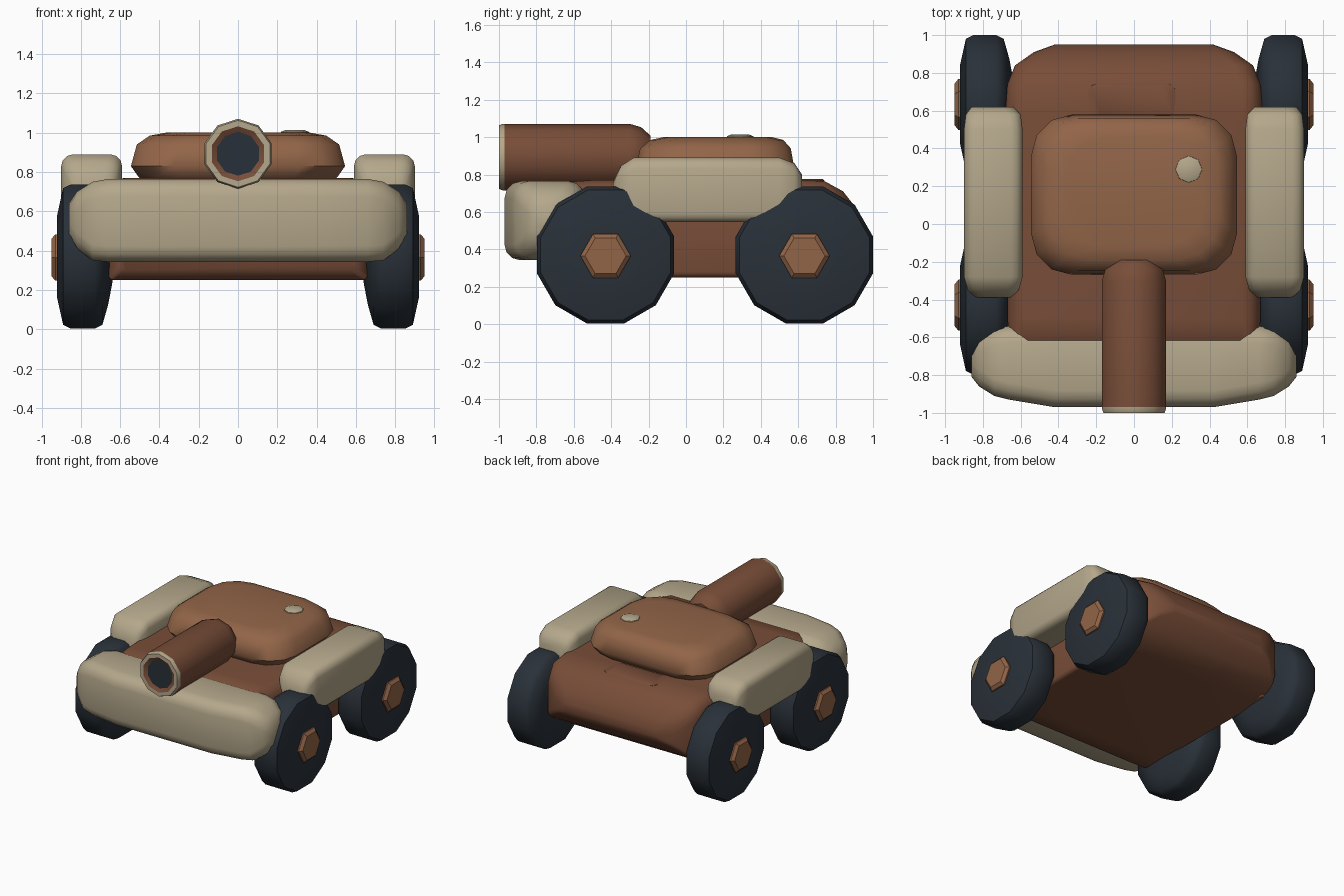
import bpy, bmesh, math
from mathutils import Vector

if "Cube" in bpy.data.objects:
    bpy.data.objects.remove(bpy.data.objects["Cube"])


def mat(name, rgb):
    m = bpy.data.materials.new(name)
    m.diffuse_color = (*rgb, 1)
    m.use_nodes = True
    m.node_tree.nodes["Principled BSDF"].inputs["Base Color"].default_value = m.diffuse_color
    return m


DARK = mat("dark_brown", (0.19, 0.075, 0.04))
LIGHT = mat("light_brown", (0.29, 0.13, 0.065))
TAN = mat("tan", (0.46, 0.39, 0.26))
NAVY = mat("navy", (0.022, 0.03, 0.04))

# axis -> function mapping (along, u, v) to x, y, z
MAPS = {'x': lambda t, u, v: (t, u, v),
        'y': lambda t, u, v: (u, t, v),
        'z': lambda t, u, v: (u, v, t)}


def skin(name, rings, material, angle=45, cap_ends=True):
    """Join successive point rings into one closed surface."""
    bm = bmesh.new()
    vs = [[bm.verts.new(p) for p in r] for r in rings]
    n = len(vs[0])
    for a, b in zip(vs, vs[1:]):
        for i in range(n):
            j = (i + 1) % n
            bm.faces.new((a[i], a[j], b[j], b[i]))
    if cap_ends:
        bm.faces.new(vs[0])
        bm.faces.new(vs[-1])
    bmesh.ops.recalc_face_normals(bm, faces=bm.faces)
    me = bpy.data.meshes.new(name)
    bm.to_mesh(me)
    bm.free()
    ob = bpy.data.objects.new(name, me)
    bpy.context.collection.objects.link(ob)
    me.materials.append(material)
    bpy.ops.object.select_all(action='DESELECT')
    ob.select_set(True)
    bpy.context.view_layer.objects.active = ob
    bpy.ops.object.shade_smooth_by_angle(angle=math.radians(angle))
    return ob


def round_rect(u0, u1, v0, v1, r_low, r_high, seg=3):
    pts = []
    for cu, cv, r, start in ((u1, v1, r_high, 0), (u0, v1, r_high, 90),
                             (u0, v0, r_low, 180), (u1, v0, r_low, 270)):
        r = min(r, (u1 - u0) * 0.45, (v1 - v0) * 0.45)
        ou = cu - r if cu == u1 else cu + r
        ov = cv - r if cv == v1 else cv + r
        for k in range(seg + 1):
            a = math.radians(start + 90 * k / seg)
            pts.append((ou + r * math.cos(a), ov + r * math.sin(a)))
    return pts


def loft(name, axis, sections, r_low, r_high, material, angle=45):
    """Rounded-box loft: each section is (along, u0, u1, v0, v1)."""
    f = MAPS[axis]
    rings = [[f(t, u, v) for u, v in round_rect(u0, u1, v0, v1, r_low, r_high)]
             for t, u0, u1, v0, v1 in sections]
    return skin(name, rings, material, angle)


def lathe(name, axis, profile, centre, sides, material, turn=0.0, angle=45, cap=True):
    """Turned part: profile is (along, radius)."""
    f = MAPS[axis]
    c = Vector(centre)
    rings = [[c + Vector(f(t, r * math.cos(a), r * math.sin(a)))
              for a in (turn + 2 * math.pi * i / sides for i in range(sides))]
             for t, r in profile]
    return skin(name, rings, material, angle, cap)


# Hull with rounded tail
loft("hull", 'y', [(y, -w, w, z0, z1) for y, w, z0, z1 in (
    (-0.70, 0.60, 0.30, 0.70), (-0.64, 0.66, 0.25, 0.76), (-0.50, 0.67, 0.25, 0.77),
    (0.60, 0.68, 0.25, 0.77), (0.74, 0.67, 0.275, 0.765), (0.84, 0.63, 0.34, 0.71),
    (0.91, 0.53, 0.42, 0.62), (0.95, 0.42, 0.47, 0.54))], 0.03, 0.10, DARK)

# Low plate on the tail deck
loft("deck_plate", 'z', [(0.74, -0.24, 0.22, 0.55, 0.75), (0.768, -0.24, 0.22, 0.55, 0.74),
                         (0.776, -0.21, 0.19, 0.56, 0.73)], 0.04, 0.04, DARK)

# Front bumper
half = [(0.86, -0.81, -0.66, 0.47, 0.64), (0.82, -0.86, -0.59, 0.41, 0.70),
        (0.74, -0.91, -0.55, 0.35, 0.75), (0.66, -0.93, -0.54, 0.343, 0.765),
        (0.42, -0.97, -0.54, 0.343, 0.765)]
loft("bumper", 'x', [(-s[0], *s[1:]) for s in half] + half[::-1], 0.08, 0.09, TAN)

# Turret
loft("turret", 'z', [(z, -w, w, y0, y1) for z, w, y0, y1 in (
    (0.74, 0.47, -0.20, 0.51), (0.78, 0.51, -0.24, 0.55), (0.83, 0.545, -0.27, 0.58),
    (0.94, 0.515, -0.245, 0.56), (0.985, 0.45, -0.19, 0.52),
    (1.0, 0.37, -0.12, 0.46))], 0.22, 0.22, LIGHT)

# Turret hatch knob
lathe("hatch", 'z', [(0.98, 0.075), (1.005, 0.07), (1.015, 0.045)],
      (0.29, 0.29, 0), 8, TAN)

# Gun barrel, muzzle ring and bore
C = (0, 0, 0.893)
lathe("barrel", 'y', [(-0.97, 0.178), (-0.30, 0.178), (-0.24, 0.16), (-0.19, 0.115)],
      C, 10, DARK, math.pi / 2)
lathe("muzzle_ring", 'y', [(-0.96, 0.178), (-0.98, 0.178), (-1.0, 0.17), (-1.0, 0.14)],
      C, 10, TAN, math.pi / 2, cap=False)
lathe("bore_wall", 'y', [(-1.0, 0.14), (-0.985, 0.112)], C, 10, DARK, math.pi / 2, cap=False)
lathe("bore", 'y', [(-0.985, 0.112), (-0.975, 0.108)], C, 10, NAVY, math.pi / 2)

for side, s in (("left", -1), ("right", 1)):
    # Side pods over the wheels
    loft(f"{side}_pod", 'y',
         [(y, *sorted((s * x0, s * x1)), z0, z1) for y, x0, x1, z0, z1 in (
             (-0.39, 0.65, 0.84, 0.60, 0.76), (-0.35, 0.61, 0.88, 0.56, 0.845),
             (-0.28, 0.59, 0.90, 0.545, 0.89), (0.50, 0.59, 0.90, 0.545, 0.89),
             (0.58, 0.60, 0.89, 0.55, 0.86), (0.62, 0.64, 0.86, 0.58, 0.80))],
         0.05, 0.06, TAN)
    for end, y in (("front", -0.43), ("rear", 0.633)):
        # Chunky tyre with a slightly domed face
        lathe(f"{end}_{side}_tyre", 'x',
              [(s * x, r) for x, r in ((0.64, 0.14), (0.66, 0.25), (0.69, 0.36), (0.73, 0.38),
                                       (0.85, 0.38), (0.89, 0.36), (0.92, 0.22),
                                       (0.92, 0.12))],
              (0, y, 0.37), 12, NAVY, math.radians(15), 50)
        # Hub running through the wheel
        lathe(f"{end}_{side}_hub", 'x',
              [(s * x, r) for x, r in ((0.62, 0.13), (0.93, 0.135), (0.95, 0.11))],
              (0, y, 0.365), 6, LIGHT, 0, 30)
